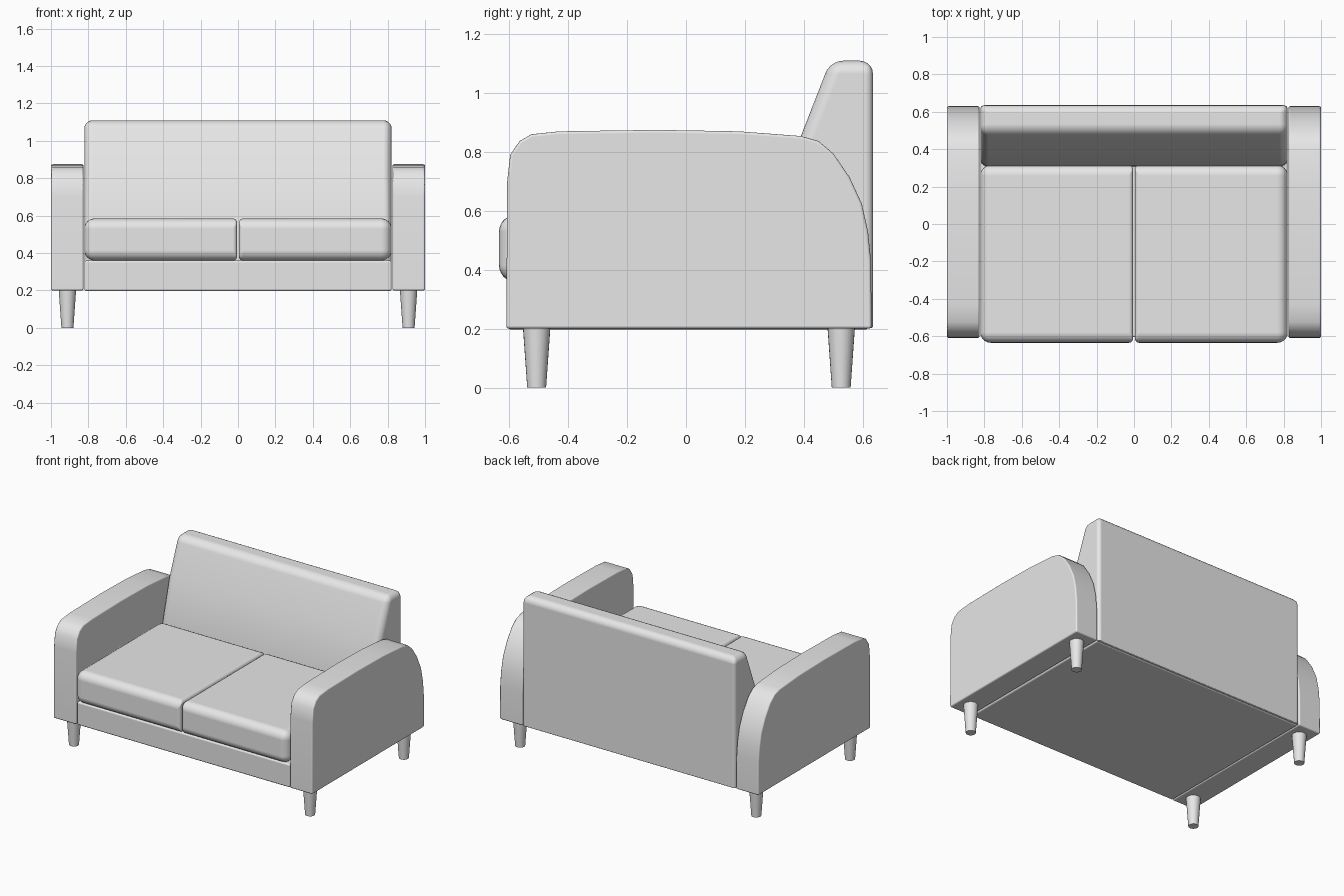
import bpy
import bmesh
import math

cube = bpy.data.objects.get("Cube")
if cube:
    bpy.data.objects.remove(cube, do_unlink=True)

# One plain upholstery colour for everything
grey = bpy.data.materials.new("plain_grey")
grey.use_nodes = True
grey.diffuse_color = (0.8, 0.8, 0.8, 1)
grey.node_tree.nodes["Principled BSDF"].inputs["Base Color"].default_value = (0.8, 0.8, 0.8, 1)


def finish(name, bm):
    """Turn a bmesh into a smooth shaded, coloured object."""
    bmesh.ops.recalc_face_normals(bm, faces=bm.faces[:])
    mesh = bpy.data.meshes.new(name)
    bm.to_mesh(mesh)
    bm.free()
    mesh.materials.append(grey)
    obj = bpy.data.objects.new(name, mesh)
    bpy.context.collection.objects.link(obj)
    bpy.ops.object.select_all(action="DESELECT")
    obj.select_set(True)
    bpy.context.view_layer.objects.active = obj
    bpy.ops.object.shade_smooth_by_angle(angle=math.radians(40))
    return obj


def prism(name, profile, x0, x1, width, segments, weight=lambda mid: 1.0):
    """Extrude a (y, z) profile along x and round its hard edges."""
    bm = bmesh.new()
    face = bm.faces.new([bm.verts.new((x0, y, z)) for y, z in profile])
    extruded = bmesh.ops.extrude_face_region(bm, geom=[face])["geom"]
    moved = [v for v in extruded if isinstance(v, bmesh.types.BMVert)]
    bmesh.ops.translate(bm, vec=(x1 - x0, 0, 0), verts=moved)
    bmesh.ops.recalc_face_normals(bm, faces=bm.faces[:])
    layer = bm.edges.layers.float.new("bevel_weight_edge")
    for edge in bm.edges:
        if edge.calc_face_angle(0) > math.radians(40):
            edge[layer] = weight((edge.verts[0].co + edge.verts[1].co) / 2)
    obj = finish(name, bm)
    # Hard edges become rounded, so shading runs smoothly across them
    for edge in obj.data.edges:
        edge.use_edge_sharp = False
    bevel = obj.modifiers.new("rounding", "BEVEL")
    bevel.limit_method = "WEIGHT"
    bevel.width = width
    bevel.segments = segments
    bevel.harden_normals = True
    return obj


def box(y0, y1, z0, z1):
    return [(y0, z0), (y1, z0), (y1, z1), (y0, z1)]


# Side outline of an arm, from the front foot over the top to the back
arm_profile = [
    (-0.61, 0.2), (-0.607, 0.7), (-0.597, 0.79), (-0.565, 0.837),
    (-0.525, 0.86), (-0.43, 0.87), (-0.1, 0.875), (0.18, 0.87),
    (0.39, 0.854), (0.45, 0.837), (0.5, 0.795), (0.555, 0.715),
    (0.597, 0.624), (0.618, 0.53), (0.628, 0.43), (0.63, 0.2),
]

# Leaning backrest with a wedge-shaped section
back_profile = [(0.3, 0.203), (0.635, 0.203), (0.635, 1.11),
                (0.49, 1.11), (0.39, 0.854), (0.31, 0.55)]


def back_weight(mid):
    if mid.z < 0.25:
        return 0.12
    if mid.y > 0.6 and mid.z < 1:
        return 0.55
    return 1.0


prism("backrest", back_profile, -0.822, 0.822, 0.045, 5, back_weight)
prism("seat_base", box(-0.605, 0.62, 0.197, 0.36), -0.822, 0.822, 0.012, 3)

for side, word in ((1, "left"), (-1, "right")):
    prism("arm_" + word, arm_profile, side * 0.826, side, 0.01, 3)

    # Seat cushion, tighter rounding where the pair meets
    prism("seat_cushion_" + word, box(-0.635, 0.315, 0.36, 0.585),
          side * 0.005, side * 0.822, 0.056, 6,
          lambda mid: 0.4 if abs(mid.x) < 0.1 else 1.0)

    # Tapered round legs
    for y, end in ((-0.507, "front"), (0.527, "back")):
        bm = bmesh.new()
        bmesh.ops.create_cone(bm, cap_ends=True, segments=24,
                              radius1=0.032, radius2=0.047, depth=0.21)
        bmesh.ops.translate(bm, vec=(side * 0.912, y, 0.105), verts=bm.verts[:])
        finish(f"leg_{end}_{word}", bm)
